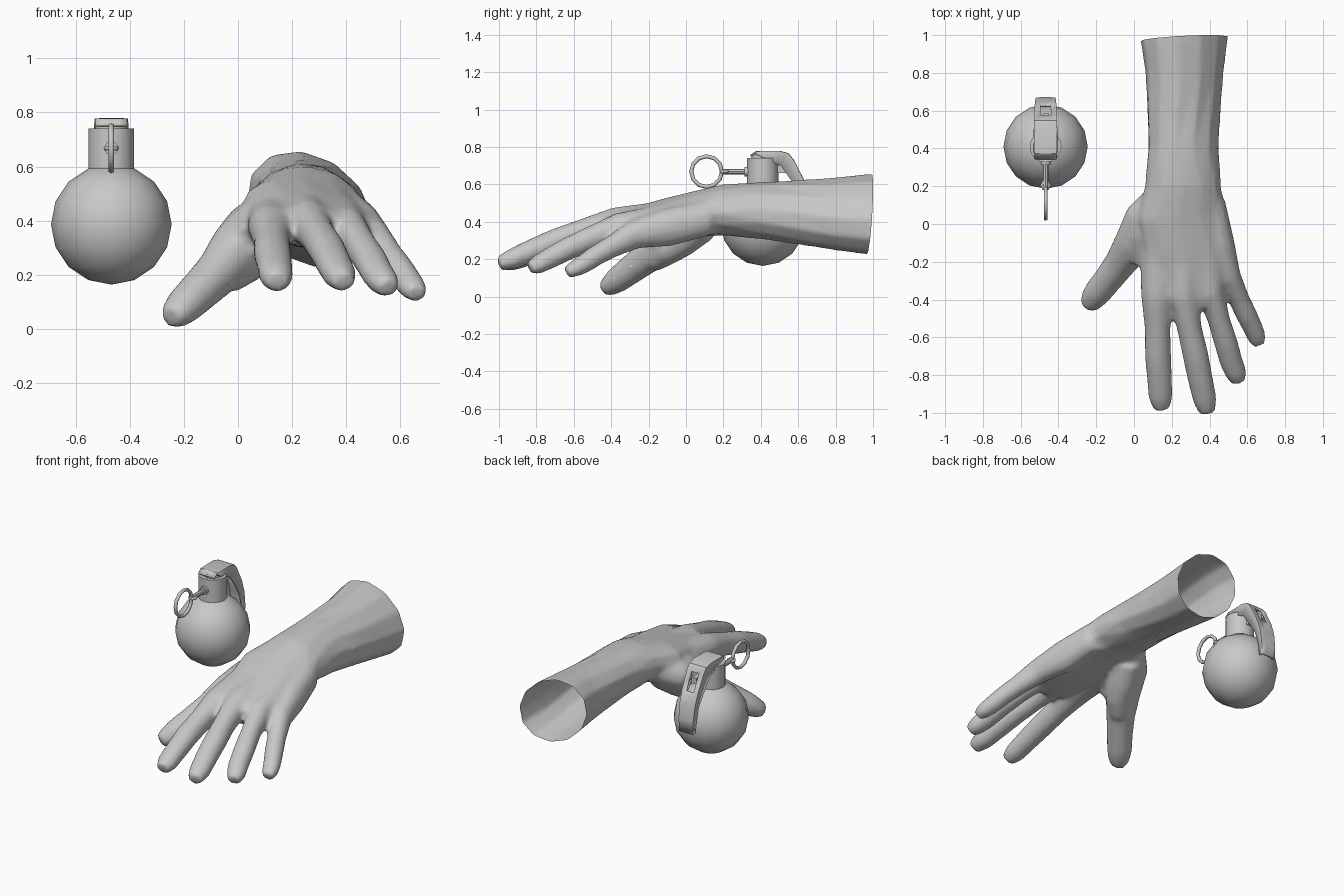
import bpy, bmesh, math
from mathutils import Vector, Matrix

if "Cube" in bpy.data.objects:
    bpy.data.objects.remove(bpy.data.objects["Cube"])

grey = bpy.data.materials.new("plain grey")
grey.diffuse_color = (0.58, 0.58, 0.58, 1)
grey.use_nodes = True
grey.node_tree.nodes["Principled BSDF"].inputs["Base Color"].default_value = grey.diffuse_color


def finish(bm, name, angle=40):
    bmesh.ops.recalc_face_normals(bm, faces=bm.faces)
    me = bpy.data.meshes.new(name)
    bm.to_mesh(me)
    bm.free()
    me.materials.append(grey)
    ob = bpy.data.objects.new(name, me)
    bpy.context.collection.objects.link(ob)
    activate(ob)
    bpy.ops.object.shade_smooth_by_angle(angle=math.radians(angle))
    return ob


def activate(ob):
    bpy.ops.object.select_all(action='DESELECT')
    ob.select_set(True)
    bpy.context.view_layer.objects.active = ob


def loft(bm, rows, n=12, grow=1.04):
    """Closed tube through (x, y, z, half width, half height[, roll]) rows."""
    pts = [Vector(r[:3]) for r in rows]
    rings = []
    for i, r in enumerate(rows):
        roll = r[5] if len(r) > 5 else 0
        up = Vector((math.sin(roll), 0, math.cos(roll)))
        t = (pts[min(i + 1, len(pts) - 1)] - pts[max(i - 1, 0)]).normalized()
        side = t.cross(up).normalized()
        top = side.cross(t)
        ring = []
        for k in range(n):
            a = 2 * math.pi * (k + 0.5) / n + roll
            p = pts[i] + grow * (side * r[3] * math.cos(a) + top * r[4] * math.sin(a))
            ring.append(bm.verts.new(p))
        rings.append(ring)
    for a, b in zip(rings, rings[1:]):
        for k in range(n):
            bm.faces.new((a[k], a[(k + 1) % n], b[(k + 1) % n], b[k]))
    bm.faces.new(rings[0])
    bm.faces.new(rings[-1][::-1])


# ---- hand: overlapping lofts merged into one skin ----
bm = bmesh.new()
# forearm running into the palm
loft(bm, [(.265, 1.06, .44, .25, .19, .65), (.265, .98, .44, .25, .19, .65),
          (.267, .8, .443, .22, .175, .65), (.262, .4, .46, .19, .146, .3),
          (.26, .2, .463, .20, .133, .15), (.25, .05, .44, .235, .118, .12),
          (.28, -.1, .41, .235, .11, .12), (.30, -.25, .385, .225, .095, .12),
          (.295, -.38, .37, .19, .078, .12), (.29, -.43, .36, .16, .065, .12)],
     n=12, grow=1.02)
# index
loft(bm, [(.17, .1, .45, .09, .09), (.135, -.15, .40, .10, .09),
          (.125, -.38, .375, .086, .08), (.125, -.55, .325, .067, .07),
          (.127, -.70, .28, .068, .066), (.135, -.82, .235, .065, .06),
          (.141, -.92, .195, .062, .054), (.146, -.98, .172, .042, .038)])
# middle
loft(bm, [(.27, .1, .46, .09, .085), (.255, -.15, .415, .09, .09),
          (.262, -.38, .395, .077, .08), (.293, -.55, .345, .064, .069),
          (.327, -.70, .295, .067, .066), (.353, -.83, .243, .065, .06),
          (.375, -.93, .2, .062, .054), (.388, -1.0, .175, .042, .038)])
# ring
loft(bm, [(.35, .1, .45, .08, .08), (.38, -.15, .395, .09, .09),
          (.405, -.36, .37, .07, .075), (.45, -.51, .31, .058, .064),
          (.487, -.63, .257, .061, .06), (.515, -.73, .205, .06, .055),
          (.54, -.79, .172, .056, .05), (.555, -.835, .15, .038, .035)])
# little
loft(bm, [(.41, .12, .42, .07, .09), (.45, -.1, .37, .08, .10),
          (.50, -.28, .33, .065, .075), (.557, -.4, .265, .055, .058),
          (.595, -.48, .22, .055, .054), (.63, -.55, .173, .052, .05),
          (.65, -.60, .146, .049, .043), (.661, -.638, .128, .034, .03)])
# thumb
loft(bm, [(.15, .14, .43, .09, .08), (.07, .02, .375, .12, .10),
          (.0, -.10, .30, .102, .10), (-.07, -.205, .212, .083, .086),
          (-.135, -.29, .148, .075, .076), (-.195, -.365, .09, .072, .068),
          (-.228, -.41, .057, .06, .054), (-.247, -.44, .042, .04, .04)])
# ball of the thumb
loft(bm, [(.13, .1, .38, .09, .08), (.07, -.02, .305, .09, .09),
          (.03, -.10, .25, .08, .08), (-.04, -.18, .2, .065, .07)])
# web between thumb and index
loft(bm, [(.09, .12, .44, .06, .07), (.06, -.06, .38, .085, .085),
          (.045, -.21, .325, .055, .06)])
hand = finish(bm, "hand")
activate(hand)
m = hand.modifiers.new("merge", 'REMESH')
m.mode = 'VOXEL'
m.voxel_size = 0.013
m = hand.modifiers.new("soften", 'SMOOTH')
m.factor = 0.5
m.iterations = 10
m = hand.modifiers.new("reduce", 'DECIMATE')
m.ratio = 0.25
for name in ("merge", "soften", "reduce"):
    bpy.ops.object.modifier_apply(modifier=name)
# open, slanted cut at the arm end
bm = bmesh.new()
bm.from_mesh(hand.data)
bmesh.ops.bisect_plane(bm, geom=bm.verts[:] + bm.edges[:] + bm.faces[:],
                       plane_co=(.265, .98, .44), plane_no=(-.07, 1, -.08),
                       clear_outer=True)
for f in bm.faces:
    f.smooth = True
    f.material_index = 0
bm.to_mesh(hand.data)
bm.free()
hand.data.materials.clear()
hand.data.materials.append(grey)
activate(hand)
bpy.ops.object.shade_smooth()

# ---- grenade ----
CX, CY = -.468, .41


def cylinder(name, r, depth, loc, rot=None, n=16):
    bm = bmesh.new()
    mat = Matrix.Translation(loc) @ (rot or Matrix())
    bmesh.ops.create_cone(bm, cap_ends=True, segments=n, radius1=r, radius2=r,
                          depth=depth, matrix=mat)
    return finish(bm, name)


def ring(name, loc, big, small, axis, n, k=6):
    bm = bmesh.new()
    rot = Matrix.Rotation(math.pi / 2, 4, 'Y') if axis == 'X' else Matrix()
    mat = Matrix.Translation(loc) @ rot
    v = []
    for i in range(n):
        a = 2 * math.pi * i / n
        for j in range(k):
            b = 2 * math.pi * j / k
            d = big + small * math.cos(b)
            v.append(bm.verts.new(mat @ Vector((d * math.cos(a), d * math.sin(a),
                                                small * math.sin(b)))))
    for i in range(n):
        for j in range(k):
            i2, j2 = (i + 1) % n, (j + 1) % k
            bm.faces.new((v[i * k + j], v[i2 * k + j], v[i2 * k + j2], v[i * k + j2]))
    return finish(bm, name, 80)


bm = bmesh.new()
bmesh.ops.create_uvsphere(bm, u_segments=16, v_segments=8, radius=.223,
                          matrix=Matrix.Translation((CX, CY, .387)))
finish(bm, "grenade_body", 60)
cylinder("grenade_neck", .084, .19, (CX, CY, .645))
cylinder("neck_cap", .06, .025, (CX, CY, .75))

# safety pin: rod, bead, small eye and pull ring
turn = Matrix.Rotation(math.pi / 2, 4, 'X')
cylinder("pin_rod", .015, .14, (CX, .26, .668), turn, 8)
cylinder("pin_bead", .026, .02, (CX, .322, .668), turn, 10)
ring("pin_eye", (CX, .205, .668), .02, .009, 'Z', 6)
ring("pull_ring", (CX, .11, .668), .082, .011, 'X', 12)

# lever: bent strip with a slot, plus side flanges (y, z, flange depth, half width)
path = [(.345, .752, .008, .058), (.375, .772, .015, .058), (.50, .774, .07, .058),
        (.545, .762, .075, .057), (.572, .728, .07, .056), (.625, .625, .055, .054),
        (.652, .55, .04, .051), (.666, .46, .03, .048), (.666, .375, .02, .045)]
bm = bmesh.new()
grid = [[bm.verts.new((CX + x, y, z)) for x in (-w, -w / 2, w / 2, w)]
        for y, z, d, w in path]
for i in range(len(path) - 1):
    for j in range(3):
        if (i, j) != (4, 1):
            bm.faces.new((grid[i][j], grid[i][j + 1], grid[i + 1][j + 1], grid[i + 1][j]))
for j in (0, 3):
    inner = []
    for i, (y, z, d, w) in enumerate(path):
        a, b = path[max(i - 1, 0)], path[min(i + 1, len(path) - 1)]
        t = Vector((b[0] - a[0], b[1] - a[1])).normalized()
        inner.append(bm.verts.new((grid[i][j].co.x, y + t.y * d, z - t.x * d)))
    for i in range(1, len(path) - 1):
        bm.faces.new((grid[i][j], grid[i + 1][j], inner[i + 1], inner[i]))
lever = finish(bm, "lever", 30)
m = lever.modifiers.new("thickness", 'SOLIDIFY')
m.thickness = .011
m.offset = 0
# hinge behind the neck
bm = bmesh.new()
bmesh.ops.create_cube(bm, size=1, matrix=Matrix.Translation((CX, .525, .68)) @
                      Matrix.Diagonal((.035, .12, .04, 1)))
finish(bm, "hinge_arm")
cylinder("hinge_pin", .012, .11, (CX, .56, .68), Matrix.Rotation(math.pi / 2, 4, 'Y'), 8)
